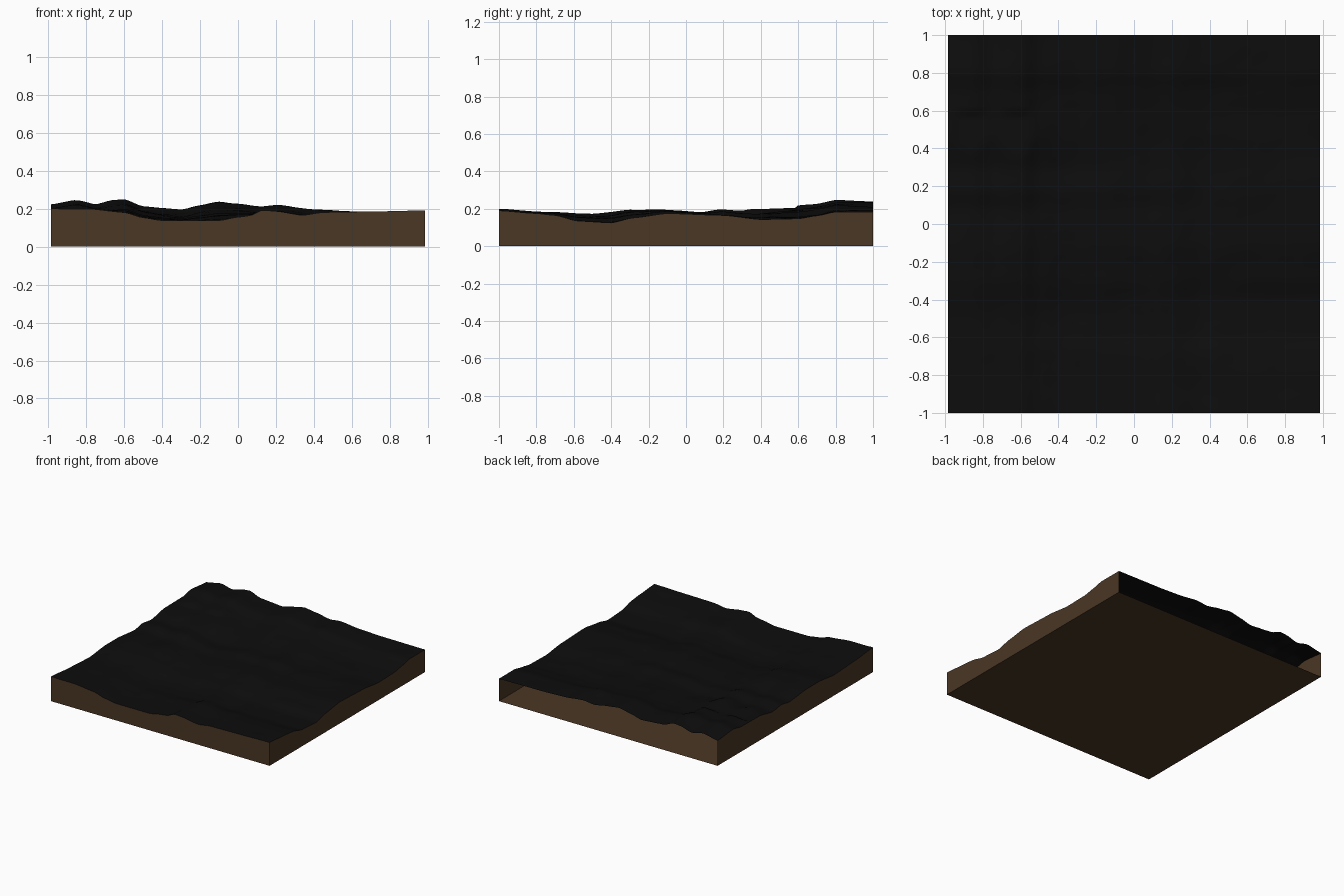
import bpy, bmesh, math
from mathutils import Vector, noise

if "Cube" in bpy.data.objects:
    bpy.data.objects.remove(bpy.data.objects["Cube"])

HX, HY, N = 0.985, 1.0, 80

# Edge height profiles: (position, height)
FRONT = [(-.985, .2), (-.8, .2), (-.6, .18), (-.5, .152), (-.4, .137), (-.1, .137), (0, .155),
         (.06, .162), (.13, .192), (.2, .186), (.34, .165), (.45, .18), (.7, .184), (.985, .19)]
BACK = [(-.985, .205), (-.85, .23), (-.75, .207), (-.65, .235), (-.59, .24), (-.5, .206), (-.4, .198),
        (-.3, .19), (-.2, .215), (-.1, .235), (0, .222), (.13, .2), (.22, .21), (.4, .192), (.6, .185), (.985, .182)]
RIGHT = [(-1, .19), (-.8, .175), (-.7, .165), (-.58, .135), (-.4, .125), (-.28, .152), (-.1, .175),
         (.2, .165), (.4, .143), (.6, .147), (.7, .163), (.8, .183), (1, .182)]
LEFT = [(-1, .2), (-.75, .18), (-.5, .168), (-.3, .188), (-.15, .188), (.08, .168), (.18, .185),
        (.29, .17), (.46, .2), (.7, .203), (.8, .222), (1, .205)]


def sample(profile, t):
    """Height on a profile with eased interpolation."""
    for (a, ha), (b, hb) in zip(profile, profile[1:]):
        if t <= b:
            k = max(0, (t - a) / (b - a))
            k = 0.5 * k + 0.5 * k * k * (3 - 2 * k)
            return ha + (hb - ha) * k
    return profile[-1][1]


def height(x, y):
    """Blend the four edges across the plot, with gentle bumps inside."""
    u, v = (x + HX) / (2 * HX), (y + HY) / (2 * HY)
    f, b, l, r = sample(FRONT, x), sample(BACK, x), sample(LEFT, y), sample(RIGHT, y)
    corners = ((1-u)*(1-v)*FRONT[0][1] + u*(1-v)*FRONT[-1][1] + (1-u)*v*BACK[0][1] + u*v*BACK[-1][1])
    h = (1-v)*f + v*b + (1-u)*l + u*r - corners
    window = min(1, 8*u*(1-u)) * min(1, 8*v*(1-v))
    bumps = noise.fractal(Vector((x*2.2, y*2.2, 3.1)), 0.9, 2.0, 4)
    h += 0.012 * window * bumps
    # inner hills stay below the skyline seen from the side
    return min(h, 0.198) if y < 0.6 and abs(x) < HX - .03 else h


def material(name, rgb):
    m = bpy.data.materials.new(name)
    m.diffuse_color = (*rgb, 1)
    m.use_nodes = True
    m.node_tree.nodes["Principled BSDF"].inputs["Base Color"].default_value = m.diffuse_color
    return m


def make(name, bm, mat):
    me = bpy.data.meshes.new(name)
    bm.to_mesh(me)
    bm.free()
    ob = bpy.data.objects.new(name, me)
    bpy.context.collection.objects.link(ob)
    me.materials.append(mat)
    return ob


black = material("dark ground", (0.004, 0.004, 0.004))
brown = material("brown earth", (0.068, 0.038, 0.018))
xs = [-HX + 2*HX*i/N for i in range(N + 1)]
ys = [-HY + 2*HY*i/N for i in range(N + 1)]

# Rolling ground surface
bm = bmesh.new()
grid = [[bm.verts.new((x, y, height(x, y))) for x in xs] for y in ys]
for j in range(N):
    for i in range(N):
        bm.faces.new((grid[j][i], grid[j][i+1], grid[j+1][i+1], grid[j+1][i]))
for f in bm.faces:
    f.smooth = True
make("ground_surface", bm, black)


# Earth walls on three sides (the back is open)
def wall(name, path):
    bm = bmesh.new()
    low = [bm.verts.new((x, y, 0)) for x, y in path]
    top = [bm.verts.new((x, y, height(x, y))) for x, y in path]
    for i in range(len(path) - 1):
        bm.faces.new((low[i], low[i+1], top[i+1], top[i]))
    make(name, bm, brown)


wall("front_wall", [(x, -HY) for x in xs])
wall("right_wall", [(HX, y) for y in ys])
wall("left_wall", [(-HX, y) for y in reversed(ys)])

# Flat base
bm = bmesh.new()
bm.faces.new([bm.verts.new((x, y, 0)) for x, y in ((-HX, -HY), (-HX, HY), (HX, HY), (HX, -HY))])
make("base", bm, brown)
